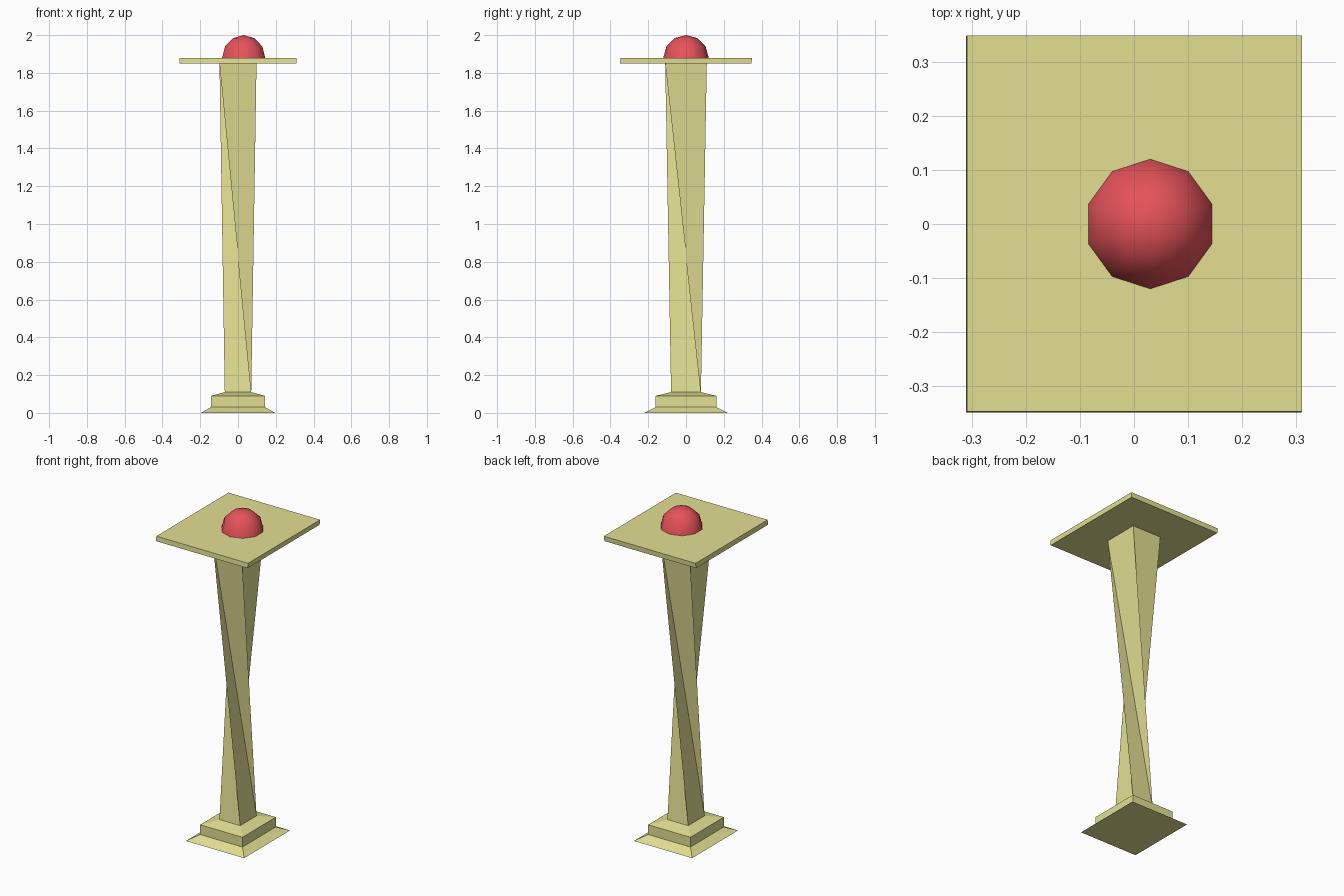
import bpy, bmesh
from math import sin, cos, pi

if "Cube" in bpy.data.objects:
    bpy.data.objects.remove(bpy.data.objects["Cube"])


def material(name, rgb):
    m = bpy.data.materials.new(name)
    m.diffuse_color = (*rgb, 1)
    m.use_nodes = True
    m.node_tree.nodes["Principled BSDF"].inputs["Base Color"].default_value = m.diffuse_color
    return m


YELLOW = material("pale_yellow", (0.76, 0.74, 0.29))
RED = material("red", (0.78, 0.085, 0.1))


def add_part(name, verts, faces, mat, smooth=False):
    mesh = bpy.data.meshes.new(name)
    mesh.from_pydata(verts, [], faces)
    bm = bmesh.new()
    bm.from_mesh(mesh)
    bmesh.ops.recalc_face_normals(bm, faces=bm.faces)
    for f in bm.faces:
        f.smooth = smooth and len(f.verts) < 5
    bm.to_mesh(mesh)
    bm.free()
    mesh.materials.append(mat)
    obj = bpy.data.objects.new(name, mesh)
    bpy.context.collection.objects.link(obj)
    return obj


def rect(hx, hy, z, s=0.0):
    """Corners anticlockwise from front left, shifted by s."""
    return [(i * hx + s, j * hy + s, z) for i, j in ((-1, -1), (1, -1), (1, 1), (-1, 1))]


def loft(name, rings, mat):
    """Closed stack of four-sided rings."""
    verts = [v for r in rings for v in r]
    top = 4 * (len(rings) - 1)
    faces = [(3, 2, 1, 0), tuple(range(top, top + 4))]
    for k in range(0, top, 4):
        for j in range(4):
            n = (j + 1) % 4
            faces.append((k + j, k + n, k + n + 4, k + j + 4))
    return add_part(name, verts, faces, mat)


# stepped foot
loft("base", [rect(0.197, 0.222, 0), rect(0.143, 0.161, 0.03),
              rect(0.143, 0.161, 0.09), rect(0.07, 0.079, 0.11)], YELLOW)

# shaft twisted a quarter turn, each side folded inward along its long diagonal
faces = [(4, 5, 6, 7)]
for j in range(4):
    n, p = (j + 1) % 4, (j - 1) % 4
    faces += [(j, n, 4 + p), (n, 4 + j, 4 + p)]
add_part("twisted_shaft", rect(0.07, 0.079, 0.11) + rect(0.098, 0.11, 1.85), faces, YELLOW)

# flat top plate
loft("top_plate", [rect(0.31, 0.348, 1.85, -0.001), rect(0.31, 0.348, 1.88, 0.001)], YELLOW)

# ten-sided half-sphere button, set slightly off centre
R, N = 0.12, 10
verts = []
for k in range(3):
    e = k * pi / 6
    verts += [(0.03 + R * cos(e) * cos(pi / 2 + i * 2 * pi / N),
               R * cos(e) * sin(pi / 2 + i * 2 * pi / N), 1.88 + R * sin(e)) for i in range(N)]
verts.append((0.03, 0, 2.0))
faces = [tuple(range(N))]
for i in range(N):
    n = (i + 1) % N
    faces += [(k + i, k + n, k + N + n, k + N + i) for k in (0, N)]
    faces.append((2 * N + i, 2 * N + n, 3 * N))
button = add_part("dome_button", verts, faces, RED, smooth=True)
# keep the rim crisp
for e in button.data.edges:
    if max(e.vertices) < N:
        e.use_edge_sharp = True
